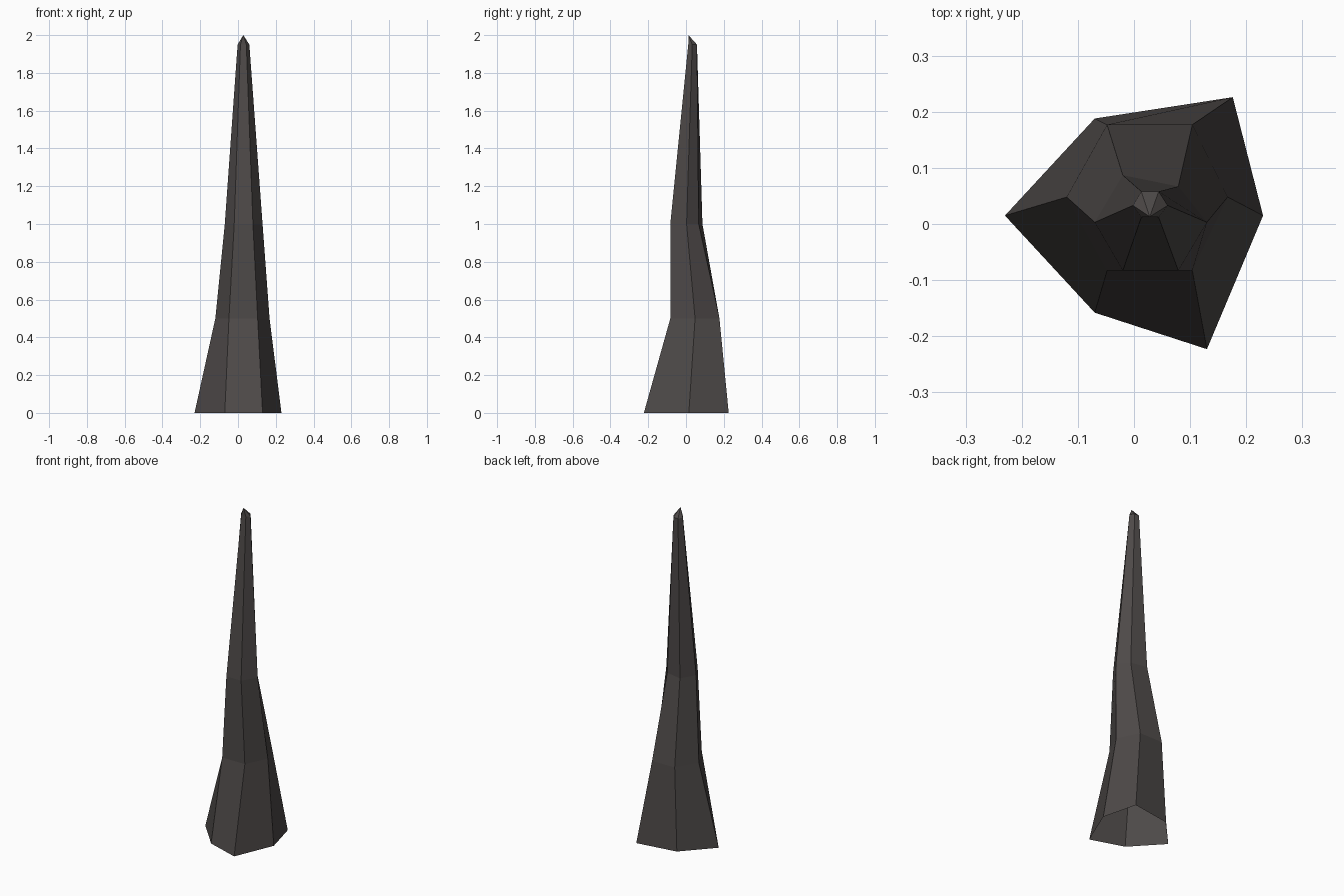
import bpy, bmesh

if "Cube" in bpy.data.objects:
    bpy.data.objects.remove(bpy.data.objects["Cube"])

# Hexagonal cross-sections, bottom to top: (height, six xy corners)
RINGS = [
    (0.0, [(-.23, .015), (-.07, -.158), (.13, -.223), (.23, .015), (.176, .226), (-.07, .188)]),
    (0.5, [(-.12, .048), (-.048, -.083), (.104, -.083), (.167, .048), (.104, .177), (-.048, .177)]),
    (1.0, [(-.07, .003), (-.02, -.083), (.079, -.083), (.13, .003), (.079, .067), (-.02, .087)]),
    (1.95, [(-.002, .033), (.013, .012), (.044, .012), (.06, .033), (.044, .058), (.013, .058)]),
]
APEX = (.028, .013, 2.0)

stone = bpy.data.materials.new("dark stone")
stone.diffuse_color = (0.075, 0.067, 0.065, 1)
stone.use_nodes = True
stone.node_tree.nodes["Principled BSDF"].inputs["Base Color"].default_value = stone.diffuse_color

# Spire: loft between the rings, closed by a small tip, open underneath
bm = bmesh.new()
loops = [[bm.verts.new((x, y, z)) for x, y in pts] for z, pts in RINGS]
tip = bm.verts.new(APEX)
for low, high in zip(loops, loops[1:]):
    for i in range(6):
        j = (i + 1) % 6
        bm.faces.new((low[i], low[j], high[j], high[i]))
for i in range(6):
    bm.faces.new((loops[-1][i], loops[-1][(i + 1) % 6], tip))

mesh = bpy.data.meshes.new("stone_spire")
bm.to_mesh(mesh)
bm.free()
mesh.materials.append(stone)
bpy.context.collection.objects.link(bpy.data.objects.new("stone_spire", mesh))
